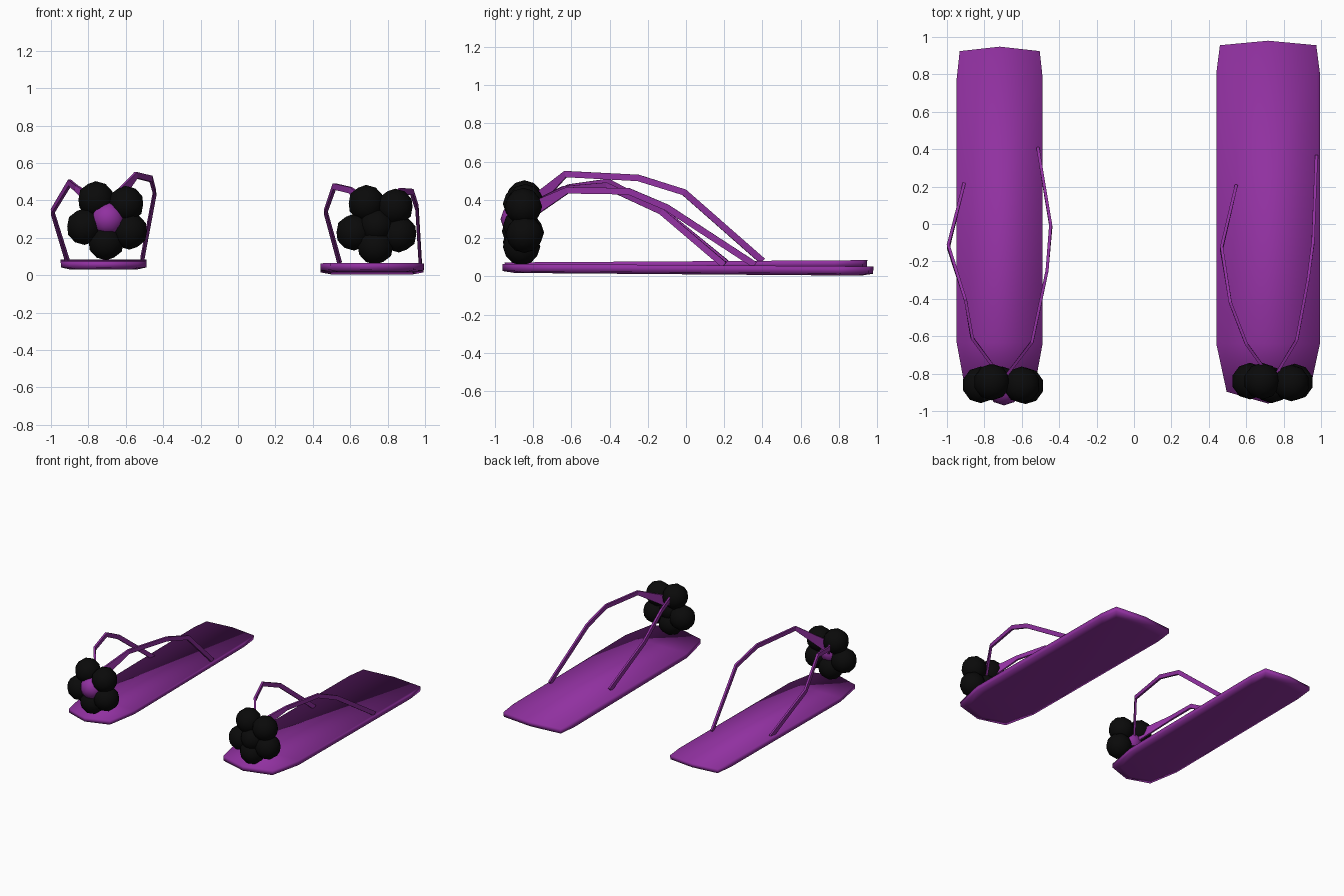
import bpy
import bmesh
from mathutils import Vector

default = bpy.data.objects.get("Cube")
if default:
    bpy.data.objects.remove(default, do_unlink=True)


def make_material(name, color):
    mat = bpy.data.materials.new(name)
    mat.use_nodes = True
    mat.diffuse_color = color
    mat.node_tree.nodes["Principled BSDF"].inputs["Base Color"].default_value = color
    return mat


purple = make_material("purple", (0.28, 0.03, 0.35, 1))
black = make_material("black", (0.003, 0.003, 0.003, 1))


def finish(name, bm, mat, smooth=True):
    bmesh.ops.recalc_face_normals(bm, faces=bm.faces)
    mesh = bpy.data.meshes.new(name)
    bm.to_mesh(mesh)
    bm.free()
    mesh.materials.append(mat)
    for poly in mesh.polygons:
        poly.use_smooth = smooth
    obj = bpy.data.objects.new(name, mesh)
    bpy.context.collection.objects.link(obj)
    return obj


# Sole outline for one half, as (fraction of half width, fraction of half length)
HALF_OUTLINE = [(0.93, 0.975), (1, 0.82), (1, -0.67), (0.8, -0.935)]


def sole(name, cx, cy, half_w, half_l, z_front, z_back, thick):
    right = [(x, y) for x, y in HALF_OUTLINE]
    left = [(-x, y) for x, y in reversed(HALF_OUTLINE)]
    outline = [(0, 1)] + right + [(0, -1)] + left
    bm = bmesh.new()
    rings = []
    # Top edge, lower edge and slightly sunken underside
    for scale, drop in ((1, 0), (0.995, thick), (0.8, thick + 0.01)):
        ring = []
        for x, y in outline:
            z = z_front + (z_back - z_front) * (y + 1) / 2 - drop
            ring.append(bm.verts.new((cx + x * half_w * scale,
                                      cy + y * half_l * (1 - (1 - scale) / 3), z)))
        rings.append(ring)
    bm.faces.new(rings[0])
    bm.faces.new(rings[-1])
    n = len(outline)
    for a, b in zip(rings, rings[1:]):
        for i in range(n):
            j = (i + 1) % n
            bm.faces.new((a[i], a[j], b[j], b[i]))
    finish(name, bm, purple)


def strap(name, points, thick=0.016, width=0.034, flare=0.08):
    """Flat band swept along the points, widening where it meets the flower."""
    pts = [Vector(p) for p in points]
    bm = bmesh.new()
    rings = []
    for i, p in enumerate(pts):
        tangent = (pts[min(i + 1, len(pts) - 1)] - pts[max(i - 1, 0)]).normalized()
        side = tangent.cross(Vector((0, 0, 1))).normalized()
        up = side.cross(tangent)
        w = flare if i == len(pts) - 1 else width
        rings.append([bm.verts.new(p + side * thick / 2 * a + up * w / 2 * b)
                      for a, b in ((-1, -1), (1, -1), (1, 1), (-1, 1))])
    bm.faces.new(rings[0])
    bm.faces.new(rings[-1])
    for a, b in zip(rings, rings[1:]):
        for i in range(4):
            j = (i + 1) % 4
            bm.faces.new((a[i], a[j], b[j], b[i]))
    finish(name, bm, purple, smooth=False)


def ball(name, center, radius, mat):
    bm = bmesh.new()
    bmesh.ops.create_icosphere(bm, subdivisions=2, radius=radius)
    bmesh.ops.translate(bm, verts=bm.verts, vec=center)
    finish(name, bm, mat)


def flower(side, petals, core, core_y, core_mat):
    for i, (x, y, z) in enumerate(petals):
        ball(f"{side}_petal_{i + 1}", (x, y, z), 0.098, black)
    ball(f"{side}_flower_center", (core[0], core_y, core[1]), 0.092, core_mat)


# Right sandal
sole("right_sole", -0.718, 0, 0.23, 0.948, 0.073, 0.085, 0.033)
strap("right_sandal_outer_strap", [
    (-0.91, 0.21, 0.07), (-0.993, -0.12, 0.34), (-0.90, -0.41, 0.495),
    (-0.865, -0.61, 0.465), (-0.71, -0.82, 0.34)])
strap("right_sandal_inner_strap", [
    (-0.513, 0.40, 0.08), (-0.445, -0.01, 0.44), (-0.465, -0.25, 0.515),
    (-0.545, -0.63, 0.535), (-0.69, -0.82, 0.36)])
flower("right", [
    (-0.76, -0.845, 0.405), (-0.60, -0.86, 0.38), (-0.58, -0.865, 0.235),
    (-0.705, -0.86, 0.178), (-0.82, -0.86, 0.26)], (-0.695, 0.30), -0.878, purple)

# Left sandal
sole("left_sole", 0.717, 0.01, 0.277, 0.97, 0.066, 0.052, 0.038)
strap("left_sandal_inner_strap", [
    (0.545, 0.20, 0.06), (0.468, -0.13, 0.34), (0.515, -0.42, 0.475),
    (0.60, -0.64, 0.455), (0.73, -0.82, 0.34)])
strap("left_sandal_outer_strap", [
    (0.975, 0.36, 0.06), (0.957, -0.10, 0.36), (0.93, -0.30, 0.445),
    (0.87, -0.62, 0.45), (0.75, -0.82, 0.34)])
flower("left", [
    (0.685, -0.84, 0.385), (0.84, -0.85, 0.365), (0.86, -0.845, 0.22),
    (0.735, -0.86, 0.155), (0.62, -0.84, 0.23)], (0.74, 0.265), -0.865, black)
